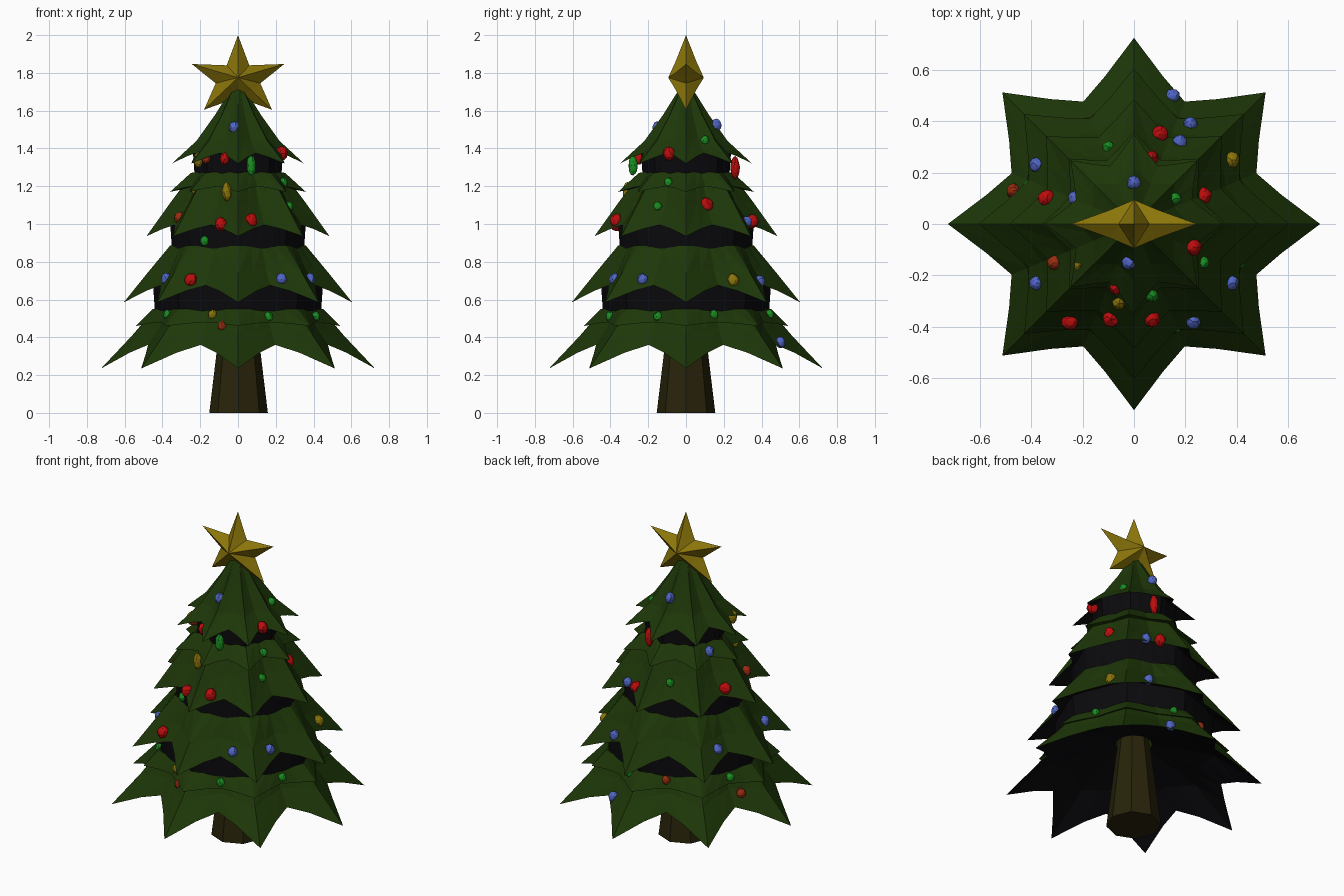
import bpy, bmesh, math, random
from mathutils import Vector
from mathutils.bvhtree import BVHTree

random.seed(4)
cube = bpy.data.objects.get("Cube")
if cube:
    bpy.data.objects.remove(cube, do_unlink=True)


def material(name, r, g, b):
    m = bpy.data.materials.new(name)
    m.use_nodes = True
    m.diffuse_color = (r, g, b, 1)
    bsdf = m.node_tree.nodes["Principled BSDF"]
    bsdf.inputs["Base Color"].default_value = (r, g, b, 1)
    bsdf.inputs["Roughness"].default_value = 0.8
    return m


PINE = material("pine green", .0125, .038, .0025)
SHADE = material("underside black", .003, .003, .004)
BARK = material("bark brown", .021, .017, .003)
GOLD = material("gold", .26, .18, .003)
RED = material("red", .5, .004, .004)
ORANGE = material("rust red", .32, .025, .005)
BLUE = material("blue", .08, .13, .55)
LIME = material("bright green", .01, .27, .015)


def finish(bm, name, mats):
    bmesh.ops.recalc_face_normals(bm, faces=bm.faces)
    me = bpy.data.meshes.new(name)
    bm.to_mesh(me)
    bm.free()
    for m in mats:
        me.materials.append(m)
    ob = bpy.data.objects.new(name, me)
    bpy.context.collection.objects.link(ob)
    return ob


def star_ring(bm, ridge_r, ridge_z, notch_r, notch_z):
    """Eight branch ridges joined by scalloped edges."""
    ring = []
    for i in range(32):
        t = abs(1 - (i % 4) / 2) ** 1.6
        r = notch_r + (ridge_r - notch_r) * t
        z = notch_z + (ridge_z - notch_z) * t
        a = math.pi * i / 16
        ring.append(bm.verts.new((r * math.cos(a), r * math.sin(a), z)))
    return ring


def skirt(name, rings, dark=2):
    """Pointed skirt of branches; the last strips are its dark underside."""
    bm = bmesh.new()
    loops = [star_ring(bm, *r) for r in rings]
    for k, (a, b) in enumerate(zip(loops, loops[1:])):
        for i in range(32):
            j = (i + 1) % 32
            if i % 4 < 2:
                tris = ((a[i], b[i], a[j]), (a[j], b[i], b[j]))
            else:
                tris = ((a[i], b[i], b[j]), (a[i], b[j], a[j]))
            for tri in tris:
                bm.faces.new(tri).material_index = int(k >= len(loops) - 1 - dark)
    return finish(bm, name, [PINE, SHADE])


# Branch tiers: ridge radius, ridge height, notch radius, notch height
tiers = [
    skirt("top_tier", [(.02, 1.74, .02, 1.74), (.12, 1.58, .1, 1.57), (.22, 1.44, .17, 1.45),
                       (.35, 1.32, .245, 1.375), (.24, 1.4, .22, 1.39), (.23, 1.26, .22, 1.26)]),
    skirt("upper_tier", [(.24, 1.27, .21, 1.27), (.36, 1.11, .285, 1.11),
                         (.485, .935, .365, .995), (.36, 1.02, .34, 1.01), (.35, .87, .34, .87)]),
    skirt("upper_flap", [(.25, 1.27, .21, 1.28), (.36, 1.17, .27, 1.2), (.31, 1.18, .25, 1.2)], 0),
    skirt("lower_tier", [(.36, .885, .33, .885), (.48, .74, .385, .765),
                         (.605, .585, .445, .675), (.45, .68, .42, .68), (.44, .54, .42, .54)]),
    skirt("bottom_tier", [(.44, .55, .4, .55), (.56, .41, .45, .45), (.725, .235, .516, .36),
                          (.46, .43, .38, .44), (.1, .53, .1, .53)]),
    skirt("bottom_flap", [(.45, .55, .41, .55), (.54, .46, .45, .48), (.48, .48, .42, .49)], 0),
]

# Trunk
bm = bmesh.new()
bmesh.ops.create_cone(bm, cap_ends=True, segments=8, radius1=.155, radius2=.085, depth=.58)
bmesh.ops.translate(bm, verts=bm.verts, vec=(.003, 0, .29))
finish(bm, "trunk", [BARK])

# Tree-top star: ridged arms around a raised centre
bm = bmesh.new()
half = [(.06, 1.84), (.245, 1.847), (.118, 1.745), (.18, 1.605)]
outline = [(0, 2.0)] + half + [(0, 1.67)] + [(-x, z) for x, z in reversed(half)]
rim = [bm.verts.new((x, 0, z)) for x, z in outline]
for side in (-1, 1):
    apex = bm.verts.new((0, .094 * side, 1.775))
    for i in range(0, 10, 2):
        x, z = outline[i]
        ridge = bm.verts.new((x * .38, .055 * side, 1.775 + (z - 1.775) * .38))
        for notch in (rim[i - 1], rim[i + 1]):
            bm.faces.new((apex, ridge, notch))
            bm.faces.new((ridge, rim[i], notch))
finish(bm, "star", [GOLD])

# Baubles sit on the branch surface
trees = [BVHTree.FromPolygons([v.co for v in t.data.vertices],
                              [p.vertices for p in t.data.polygons]) for t in tiers]


def surface(start, direction):
    hits = [t.ray_cast(Vector(start), Vector(direction)) for t in trees]
    return min((h for h in hits if h[0] is not None), key=lambda h: h[3])[0]


def bauble(name, spot, mat, size, stretch=1.15):
    bm = bmesh.new()
    bmesh.ops.create_icosphere(bm, subdivisions=2, radius=size)
    for v in bm.verts:
        v.co *= random.uniform(.92, 1.08)
        v.co.z *= stretch
    bmesh.ops.translate(bm, verts=bm.verts, vec=spot)
    finish(bm, name, [mat])


# Baubles placed by plan position
plan = [
    (BLUE, "blue", .028, [(.15, .5), (.22, .39), (.18, .32), (-.38, .23), (-.23, .1), (0, .16),
                          (-.02, -.15), (-.38, -.23), (.38, -.23), (.23, -.38)]),
    (RED, "red", .033, [(.1, .35), (.27, .11), (-.34, .1), (.23, -.09),
                        (-.25, -.38), (-.09, -.37), (.07, -.37)]),
    (ORANGE, "rust", .028, [(-.47, .13), (-.31, -.15)]),
    (GOLD, "gold", .031, [(.38, .25)]),
    (LIME, "green", .023, [(-.1, .3), (.16, .1), (.27, -.15)]),
]
for mat, word, size, spots in plan:
    for k, (x, y) in enumerate(spots):
        bauble(f"{word}_bauble_{k + 1}", surface((x, y, 3), (0, 0, -1)), mat, size)

# Long baubles hanging from the tier edges
hanging = [(LIME, "green", (.07, -.28, 1.31), 2.2), (RED, "red", (.07, .26, 1.3), 2.4),
           (GOLD, "gold", (-.06, -.31, 1.17), 2), (GOLD, "side_gold", (-.21, -.16, 1.34), 1.7),
           (ORANGE, "rust", (-.17, -.19, 1.35), 1.3), (RED, "front_red", (-.07, -.25, 1.345), 1.3)]
for mat, word, spot, stretch in hanging:
    bauble(f"hanging_{word}_bauble", spot, mat, .025, stretch)

# Baubles tucked under a tier, placed by compass angle and height
tucked = [(LIME, "green", [(213, .52), (292, .51), (-20, .51), (20, .52), (160, .51),
                           (239, .91), (80, .52), (-21, 1.22)]),
          (GOLD, "gold", [(252, .52), (215, 1.18)]),
          (ORANGE, "rust", [(260, .46), (110, .52)])]
for mat, word, spots in tucked:
    for k, (deg, z) in enumerate(spots):
        c, s = math.cos(math.radians(deg)), math.sin(math.radians(deg))
        bauble(f"tucked_{word}_bauble_{k + 1}", surface((c, s, z), (-c, -s, 0)), mat, .023)
